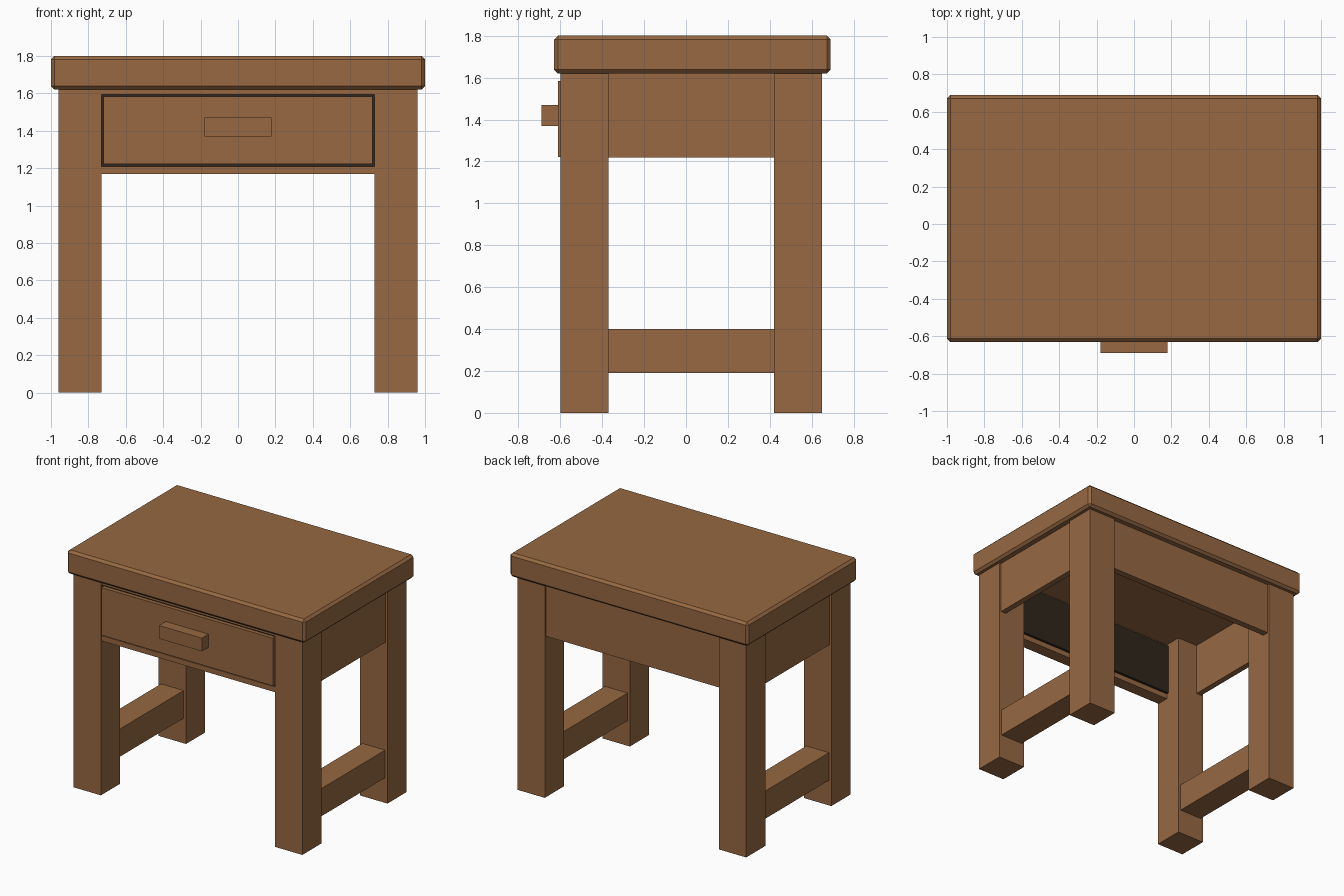
import bpy

if "Cube" in bpy.data.objects:
    bpy.data.objects.remove(bpy.data.objects["Cube"])


def material(name, rgb):
    m = bpy.data.materials.new(name)
    m.diffuse_color = (*rgb, 1)
    m.use_nodes = True
    m.node_tree.nodes["Principled BSDF"].inputs["Base Color"].default_value = m.diffuse_color
    return m


wood = material("wood", (0.31, 0.14, 0.055))
dark = material("dark_wood", (0.03, 0.019, 0.012))


def box(name, x, y, z, mat=wood, bevel=0):
    """Box spanning the given (min, max) ranges."""
    bpy.ops.mesh.primitive_cube_add(size=1, location=[(a + b) / 2 for a, b in (x, y, z)])
    o = bpy.context.object
    o.name = name
    o.scale = [b - a for a, b in (x, y, z)]
    bpy.ops.object.transform_apply(location=False, rotation=False, scale=True)
    o.data.materials.append(mat)
    if bevel:
        mod = o.modifiers.new("chamfer", 'BEVEL')
        mod.width = bevel
        mod.segments = 1
    return o


def side_range(s, a, b):
    return tuple(sorted((s * a, s * b)))


# Chamfered table top
box("table_top", (-1, 1), (-0.63, 0.69), (1.62, 1.80), bevel=0.018)

# Legs, side aprons and low stretchers, mirrored left and right
for s, side in ((-1, "left"), (1, "right")):
    leg_x = side_range(s, 0.73, 0.96)
    box(f"{side}_front_leg", leg_x, (-0.60, -0.37), (0, 1.62))
    box(f"{side}_back_leg", leg_x, (0.42, 0.65), (0, 1.62))
    box(f"{side}_apron", side_range(s, 0.90, 0.945), (-0.37, 0.42), (1.22, 1.62))
    box(f"{side}_stretcher", side_range(s, 0.75, 0.94), (-0.37, 0.42), (0.19, 0.40))

# Back apron and the rails framing the drawer
box("back_apron", (-0.73, 0.73), (0.585, 0.635), (1.22, 1.62))
box("lower_drawer_rail", (-0.73, 0.73), (-0.595, -0.50), (1.17, 1.21))
box("upper_drawer_rail", (-0.73, 0.73), (-0.595, -0.50), (1.595, 1.62))

# Dark recess panel, drawer front and handle
box("drawer_recess", (-0.73, 0.73), (-0.58, -0.48), (1.21, 1.60), dark)
box("drawer_front", (-0.72, 0.72), (-0.61, -0.57), (1.222, 1.583))
box("drawer_handle", (-0.18, 0.18), (-0.69, -0.61), (1.37, 1.47))
